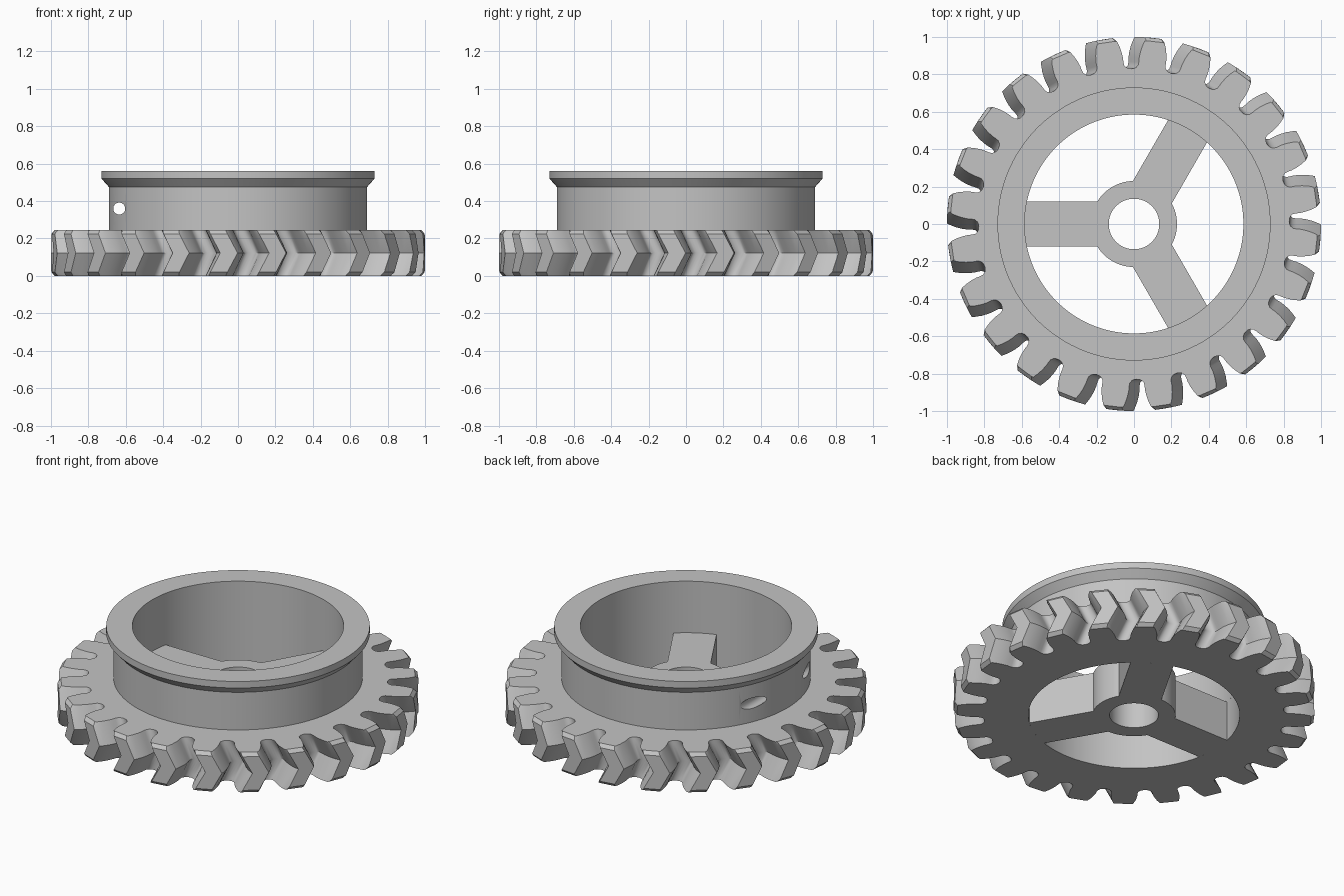
import bpy, bmesh, math
from mathutils import Vector

if "Cube" in bpy.data.objects:
    bpy.data.objects.remove(bpy.data.objects["Cube"], do_unlink=True)

TEETH = 24
GEAR_H = 0.245
BORE = 0.585
HUB = 0.23
HALF_SPOKE = 0.12
TWIST = 0.065

grey = bpy.data.materials.new("plain grey")
grey.use_nodes = True
grey.diffuse_color = (0.55, 0.55, 0.55, 1)
grey.node_tree.nodes["Principled BSDF"].inputs["Base Color"].default_value = (0.55, 0.55, 0.55, 1)


def polar(r, a, z=0.0):
    return Vector((r * math.cos(a), r * math.sin(a), z))


def finish(name, bm):
    bmesh.ops.recalc_face_normals(bm, faces=bm.faces)
    mesh = bpy.data.meshes.new(name)
    bm.to_mesh(mesh)
    bm.free()
    mesh.materials.append(grey)
    obj = bpy.data.objects.new(name, mesh)
    bpy.context.collection.objects.link(obj)
    return obj


def smooth(obj):
    bpy.ops.object.select_all(action="DESELECT")
    obj.select_set(True)
    bpy.context.view_layer.objects.active = obj
    bpy.ops.object.shade_smooth_by_angle(angle=math.radians(30))


def skin_loops(name, loops):
    """Join a closed series of equally long point loops with quads."""
    bm = bmesh.new()
    rings = [[bm.verts.new(p) for p in loop] for loop in loops]
    n = len(rings[0])
    for a, b in zip(rings, rings[1:] + rings[:1]):
        for i in range(n):
            j = (i + 1) % n
            bm.faces.new((a[i], a[j], b[j], b[i]))
    return finish(name, bm)


def lathe(name, profile, steps=144):
    return skin_loops(name, [[polar(r, math.tau * i / steps, z) for i in range(steps)]
                             for r, z in profile])


def prism(name, outline, height):
    bm = bmesh.new()
    face = bm.faces.new([bm.verts.new(p) for p in outline])
    top = bmesh.ops.extrude_face_region(bm, geom=[face])["geom"]
    bmesh.ops.translate(bm, vec=(0, 0, height),
                        verts=[v for v in top if isinstance(v, bmesh.types.BMVert)])
    return finish(name, bm)


# Herringbone gear ring: half tooth as (radius, half width), root to tip
half_tooth = [(0.832, 0.094), (0.838, 0.083), (0.85, 0.074), (0.867, 0.072), (0.89, 0.073),
              (0.92, 0.07), (0.95, 0.064), (0.98, 0.054), (1.0, 0.046)]
outline = []
for k in range(TEETH):
    centre = math.radians(8.5) + math.tau * k / TEETH
    outline.append((0.83, centre - math.pi / TEETH))
    outline += [(r, centre - w / r) for r, w in half_tooth]
    outline += [(r, centre + w / r) for r, w in reversed(half_tooth)]


def gear_layer(z, limit):
    turn = TWIST * (1 - abs(2 * z / GEAR_H - 1))
    return [polar(min(r, limit), a + turn, z) for r, a in outline]


def bore_layer(z):
    start = outline[0][1]
    return [polar(BORE, start + math.tau * i / len(outline), z) for i in range(len(outline))]


gear = skin_loops("gear_ring", [
    bore_layer(0), gear_layer(0, 0.982), gear_layer(0.02, 1), gear_layer(GEAR_H / 2, 1),
    gear_layer(GEAR_H - 0.02, 1), gear_layer(GEAR_H, 0.982), bore_layer(GEAR_H)])
smooth(gear)

# Raised drum with a flared lip
drum = lathe("drum", [(BORE, GEAR_H), (0.69, GEAR_H), (0.69, 0.475), (0.73, 0.52),
                      (0.73, 0.56), (BORE, 0.56)])

# Pin hole drilled along y through one side of the drum wall
bpy.ops.mesh.primitive_cylinder_add(vertices=32, radius=0.032, depth=2,
                                    location=(-0.635, 0, 0.36), rotation=(math.pi / 2, 0, 0))
drill = bpy.context.object
drill.name = "pin_hole_cutter"
drill.hide_render = True
drill.data.materials.append(grey)
cut = drum.modifiers.new("pin_hole", "BOOLEAN")
cut.operation = "DIFFERENCE"
cut.solver = "EXACT"
cut.object = drill
bpy.context.view_layer.objects.active = drum
bpy.ops.object.modifier_apply(modifier=cut.name)
bpy.data.objects.remove(drill, do_unlink=True)
smooth(drum)

# Hub with axle hole
smooth(lathe("hub", [(0.135, 0), (HUB, 0), (HUB, GEAR_H), (0.135, GEAR_H)], 96))

# Three spokes, with ends curved to fit the hub and the ring
for name, degrees in (("right_spoke", 180), ("back_left_spoke", 60), ("front_left_spoke", -60)):
    heading = math.radians(degrees)
    outer, inner = math.asin(HALF_SPOKE / BORE), math.asin(HALF_SPOKE / HUB)
    steps = [i / 6 - 1 for i in range(13)]
    points = [polar(BORE, heading + t * outer) for t in steps]
    points += [polar(HUB, heading - t * inner) for t in steps]
    smooth(prism(name, points, GEAR_H))
